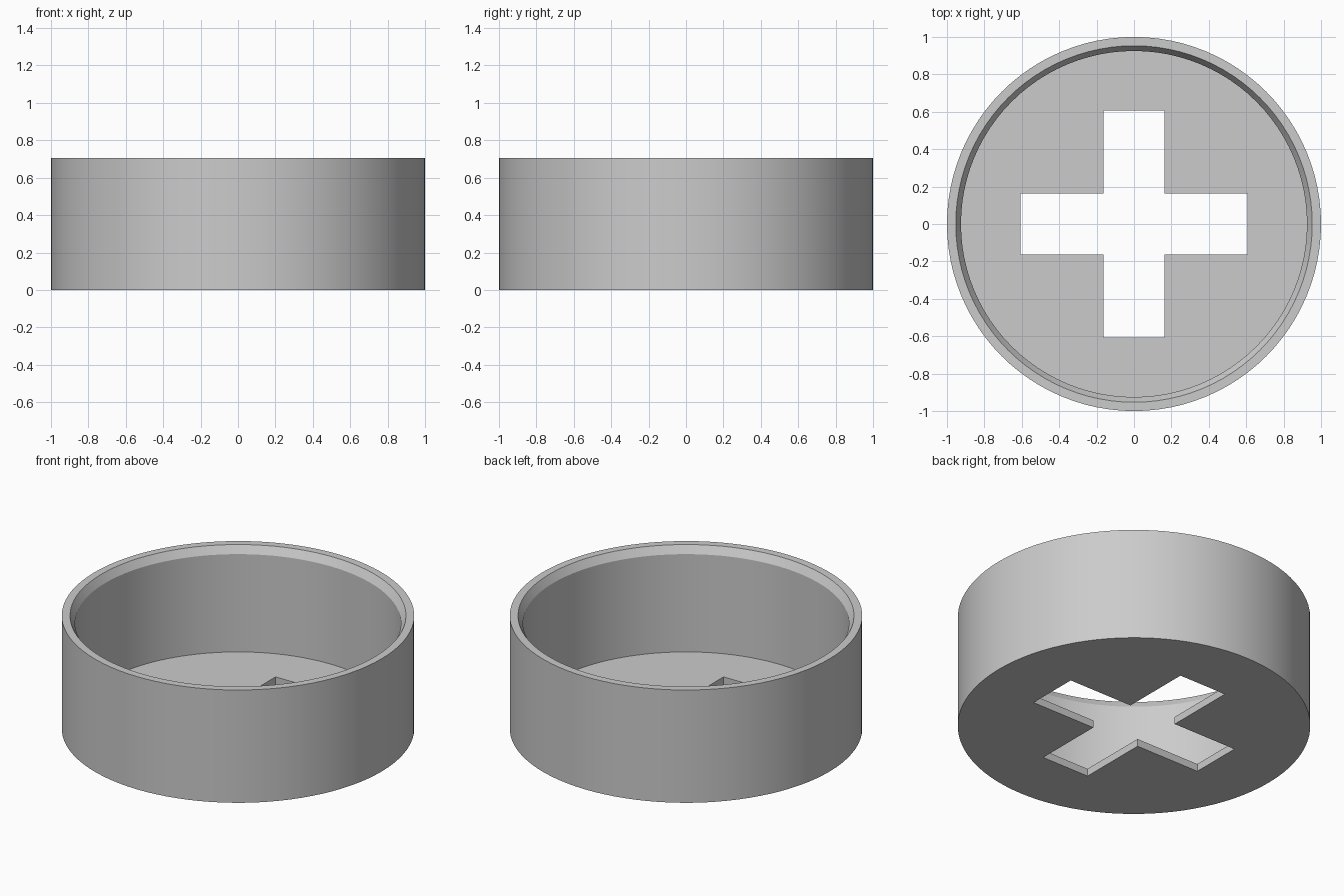
import bpy, bmesh, math

SEGMENTS = 96
HEIGHT, FLOOR = 0.706, 0.047
ARM, HALF_WIDTH = 0.606, 0.164

cube = bpy.data.objects.get("Cube")
if cube:
    bpy.data.objects.remove(cube, do_unlink=True)

grey = bpy.data.materials.new("plain grey")
grey.use_nodes = True
colour = (0.6, 0.6, 0.6, 1)
grey.diffuse_color = colour
grey.node_tree.nodes["Principled BSDF"].inputs["Base Color"].default_value = colour


def make_object(name, bm):
    bmesh.ops.recalc_face_normals(bm, faces=bm.faces)
    mesh = bpy.data.meshes.new(name)
    bm.to_mesh(mesh)
    bm.free()
    mesh.materials.append(grey)
    obj = bpy.data.objects.new(name, mesh)
    bpy.context.collection.objects.link(obj)
    return obj


def loft(name, rings):
    """Skin a stack of matching closed rings and cap both ends."""
    bm = bmesh.new()
    loops = [[bm.verts.new(p) for p in ring] for ring in rings]
    for a, b in zip(loops, loops[1:]):
        for i in range(len(a)):
            j = (i + 1) % len(a)
            bm.faces.new((a[i], a[j], b[j], b[i]))
    bm.faces.new(loops[0])
    bm.faces.new(loops[-1])
    return make_object(name, bm)


def circle(radius, z):
    angles = [math.tau * i / SEGMENTS for i in range(SEGMENTS)]
    return [(radius * math.cos(a), radius * math.sin(a), z) for a in angles]


def cross(z):
    # one arm's corners, turned through four quarters
    points = []
    for k in range(4):
        c, s = round(math.cos(k * math.pi / 2)), round(math.sin(k * math.pi / 2))
        for x, y in ((ARM, -HALF_WIDTH), (ARM, HALF_WIDTH), (HALF_WIDTH, HALF_WIDTH)):
            points.append((x * c - y * s, x * s + y * c, z))
    return points


# Round cup: outer wall, rim, chamfered lip, inner wall and floor
profile = [(1, 0), (1, HEIGHT), (0.953, HEIGHT), (0.925, HEIGHT - 0.047), (0.925, FLOOR)]
cup = loft("round_cup", [circle(r, z) for r, z in profile])

# Cross-shaped opening through the floor
cutter = loft("cross_cutter", [cross(-0.1), cross(FLOOR + 0.1)])
cutter.hide_render = True
cut = cup.modifiers.new("cross opening", "BOOLEAN")
cut.operation = "DIFFERENCE"
cut.solver = "EXACT"
cut.object = cutter

bpy.ops.object.select_all(action="DESELECT")
cup.select_set(True)
bpy.context.view_layer.objects.active = cup
bpy.ops.object.modifier_apply(modifier=cut.name)
bpy.data.objects.remove(cutter, do_unlink=True)
bpy.ops.object.shade_smooth_by_angle(angle=math.radians(20))
